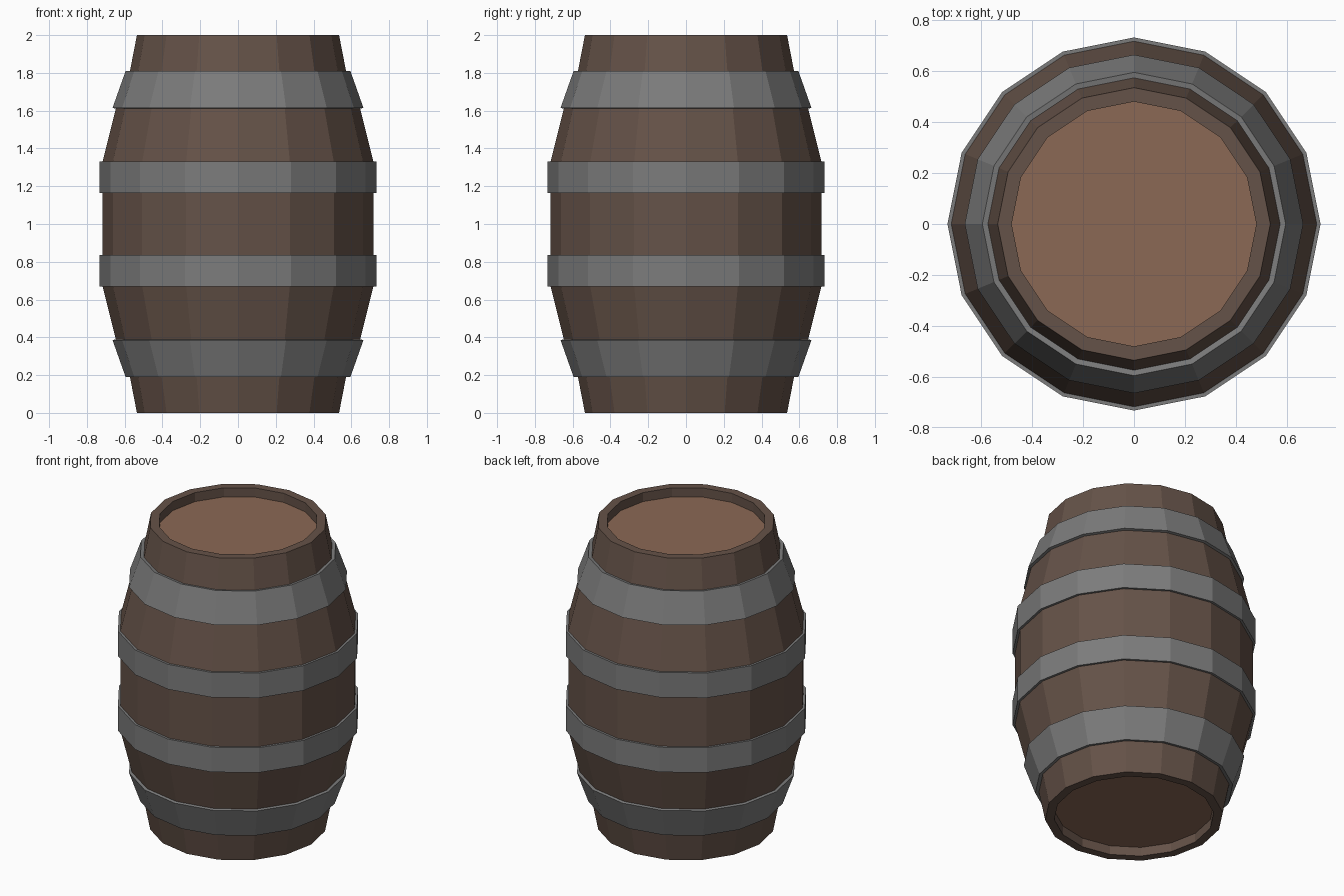
import bpy, bmesh, math

if "Cube" in bpy.data.objects:
    bpy.data.objects.remove(bpy.data.objects["Cube"])

SIDES = 16


def material(name, rgb):
    m = bpy.data.materials.new(name)
    m.diffuse_color = (*rgb, 1)
    m.use_nodes = True
    m.node_tree.nodes["Principled BSDF"].inputs["Base Color"].default_value = m.diffuse_color
    return m


def finish(name, bm, mat):
    bmesh.ops.recalc_face_normals(bm, faces=bm.faces)
    me = bpy.data.meshes.new(name)
    bm.to_mesh(me)
    bm.free()
    me.materials.append(mat)
    ob = bpy.data.objects.new(name, me)
    bpy.context.collection.objects.link(ob)
    return ob


def revolve(name, profile, mat):
    """Spin a closed (radius, z) loop around the z axis."""
    bm = bmesh.new()
    rings = []
    for i in range(SIDES):
        a = 2 * math.pi * i / SIDES
        rings.append([bm.verts.new((r * math.cos(a), r * math.sin(a), z)) for r, z in profile])
    n = len(profile)
    for i in range(SIDES):
        a, b = rings[i], rings[(i + 1) % SIDES]
        for j in range(n):
            k = (j + 1) % n
            bm.faces.new((a[j], b[j], b[k], a[k]))
    return finish(name, bm, mat)


def flip(profile):
    return [(r, 2 - z) for r, z in profile]


wood = material("dark_wood", (0.13, 0.085, 0.065))
lid_wood = material("lid_wood", (0.26, 0.14, 0.09))
iron = material("iron", (0.20, 0.20, 0.20))

# Bulging stave wall, mirrored about mid height, with a thick rim
outer = [(0.535, 0), (0.572, 0.19), (0.647, 0.39), (0.717, 0.67)]
inner = [(0.48, 0), (0.48, 0.08)]
revolve("staves", outer + flip(outer)[::-1] + flip(inner) + inner[::-1], wood)

# Recessed round heads at both ends
for name, z in (("bottom_head", 0.07), ("top_head", 1.93)):
    bm = bmesh.new()
    bmesh.ops.create_cone(bm, cap_ends=True, segments=SIDES, radius1=0.482,
                          radius2=0.482, depth=0.02)
    # align the corners with the staves
    first = max(bm.verts, key=lambda v: v.co.x)
    turn = -math.atan2(first.co.y, first.co.x)
    for v in bm.verts:
        x, y = v.co.x, v.co.y
        v.co.x = x * math.cos(turn) - y * math.sin(turn)
        v.co.y = x * math.sin(turn) + y * math.cos(turn)
        v.co.z += z
    finish(name, bm, lid_wood)

# Four iron hoops: tapered end hoops and straight middle hoops
end_hoop = [(0.565, 0.195), (0.595, 0.19), (0.664, 0.385), (0.638, 0.392)]
mid_hoop = [(0.705, 0.67), (0.732, 0.67), (0.732, 0.835), (0.705, 0.835)]
for part, prof in (("end_hoop", end_hoop), ("middle_hoop", mid_hoop)):
    revolve("lower_" + part, prof, iron)
    revolve("upper_" + part, flip(prof), iron)
